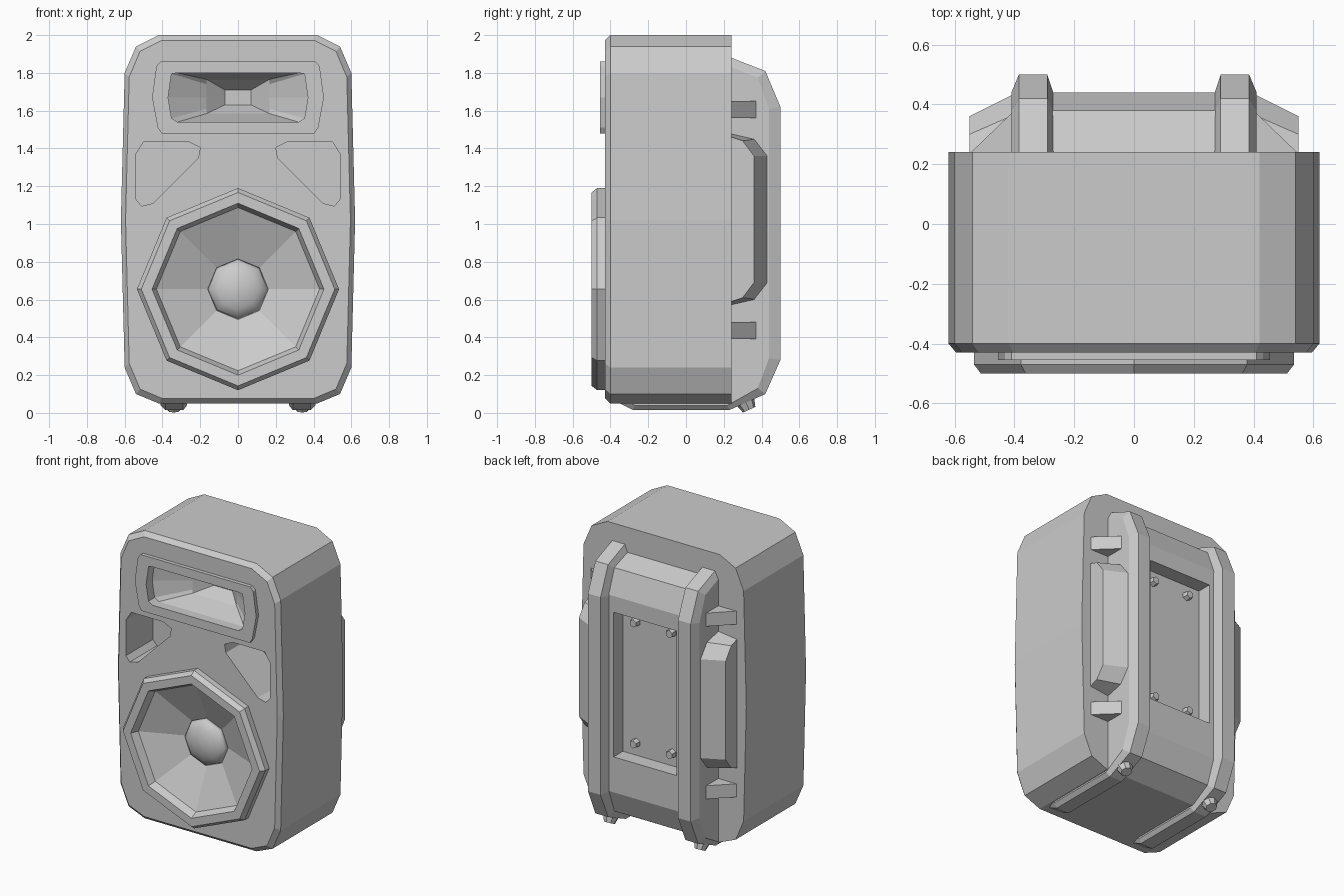
import bpy, bmesh, math
from mathutils import Vector

cube = bpy.data.objects.get("Cube")
if cube:
    bpy.data.objects.remove(cube, do_unlink=True)

grey = bpy.data.materials.new("plain_grey")
grey.use_nodes = True
grey.diffuse_color = (0.6, 0.6, 0.6, 1)
grey.node_tree.nodes["Principled BSDF"].inputs["Base Color"].default_value = (0.6, 0.6, 0.6, 1)


def finish(name, bm):
    bmesh.ops.recalc_face_normals(bm, faces=bm.faces)
    mesh = bpy.data.meshes.new(name)
    bm.to_mesh(mesh)
    bm.free()
    mesh.materials.append(grey)
    ob = bpy.data.objects.new(name, mesh)
    bpy.context.collection.objects.link(ob)
    return ob


def loft(name, sections):
    """Skin matching closed outlines, with a cap on both ends."""
    bm = bmesh.new()
    rings = [[bm.verts.new(p) for p in s] for s in sections]
    n = len(rings[0])
    for a, b in zip(rings, rings[1:]):
        for i in range(n):
            j = (i + 1) % n
            bm.faces.new((a[i], a[j], b[j], b[i]))
    bm.faces.new(rings[0])
    bm.faces.new(rings[-1])
    return finish(name, bm)


def facing(pts, y):
    return [(x, y, z) for x, z in pts]


def side(pts, x):
    return [(x, y, z) for y, z in pts]


def mirrored(half):
    return half + [(-x, z) for x, z in reversed(half)]


def scaled(pts, sx, sz, cz):
    return [(x * sx, cz + (z - cz) * sz) for x, z in pts]


def octagon(r, y, cz=0.655):
    return [(r * math.sin(k * math.pi / 4), y, cz + r * math.cos(k * math.pi / 4)) for k in range(8)]


def cut(target, cutter):
    mod = target.modifiers.new("cut", 'BOOLEAN')
    mod.object = cutter
    mod.solver = 'EXACT'
    bpy.context.view_layer.objects.active = target
    bpy.ops.object.modifier_apply(modifier=mod.name)


def discard(ob):
    bpy.data.objects.remove(ob, do_unlink=True)


def stud(name, r1, r2, depth, sides, centre, axis):
    bm = bmesh.new()
    bmesh.ops.create_cone(bm, cap_ends=True, segments=sides, radius1=r1, radius2=r2, depth=depth)
    ob = finish(name, bm)
    ob.rotation_euler = Vector(axis).to_track_quat('Z', 'Y').to_euler()
    ob.location = centre
    return ob


# Cabinet shell with a chamfered front edge
outline = mirrored([(0.42, 2), (0.54, 1.94), (0.60, 1.80), (0.62, 1.02),
                    (0.60, 0.24), (0.54, 0.10), (0.42, 0.05)])
cabinet = loft("cabinet", [facing(outline, 0.24), facing(outline, -0.40),
                           facing(scaled(outline, 0.96, 0.972, 1.025), -0.43)])

# Horn surround and flared horn mouth
plate = mirrored([(0.41, 1.86), (0.432, 1.835), (0.455, 1.67), (0.425, 1.51), (0.405, 1.48)])
horn_plate = loft("horn_plate", [facing(plate, -0.41), facing(plate, -0.455)])
mouth = mirrored([(0.32, 1.80), (0.352, 1.795), (0.37, 1.67), (0.352, 1.56), (0.32, 1.54)])
middle = mirrored([(0.165, 1.765), (0.166, 1.74), (0.167, 1.67), (0.166, 1.61), (0.165, 1.585)])
throat = mirrored([(0.07, 1.71), (0.07, 1.69), (0.07, 1.67), (0.07, 1.65), (0.07, 1.63)])
horn_cutter = loft("horn_cutter", [facing(mouth, -0.50), facing(mouth, -0.39),
                                   facing(middle, -0.25), facing(throat, -0.16)])
cut(cabinet, horn_cutter)
cut(horn_plate, horn_cutter)
discard(horn_cutter)

# Two deep ports
port = [(0.20, 1.405), (0.26, 1.435), (0.50, 1.435), (0.54, 1.37), (0.54, 1.13),
        (0.51, 1.095), (0.45, 1.11), (0.21, 1.35)]
for s in (1, -1):
    pts = [(s * x, z) for x, z in port]
    cutter = loft("port_cutter", [facing(pts, -0.50), facing(pts, -0.14)])
    cut(cabinet, cutter)
    discard(cutter)

# Woofer: ring, recessed cone and dust cap
ring = loft("woofer_ring", [octagon(0.535, -0.41), octagon(0.535, -0.47), octagon(0.512, -0.50)])
cone_cutter = loft("cone_cutter", [octagon(0.455, -0.55), octagon(0.455, -0.50),
                                   octagon(0.432, -0.45), octagon(0.15, -0.33)])
cut(cabinet, cone_cutter)
cut(ring, cone_cutter)
discard(cone_cutter)
cap = loft("dust_cap", [octagon(0.163, -0.33), octagon(0.15, -0.355), octagon(0.11, -0.38),
                        octagon(0.06, -0.395), octagon(0.015, -0.40)])
for face in cap.data.polygons:
    face.use_smooth = True

# Rear housing between the skids, with a recessed panel
housing = [(0.18, 1.83), (0.24, 1.83), (0.38, 1.78), (0.44, 1.62), (0.44, 0.29),
           (0.38, 0.13), (0.24, 0.05), (0.18, 0.06)]
rear_housing = loft("rear_housing", [side(housing, -0.30), side(housing, 0.30)])
recess = [(-0.235, 0.53), (0.235, 0.53), (0.235, 1.51), (-0.235, 1.51)]
recess_cutter = loft("recess_cutter", [facing(recess, 0.34), facing(recess, 0.6)])
cut(rear_housing, recess_cutter)
discard(recess_cutter)
for x in (-0.135, 0.135):
    for z in (0.615, 1.435):
        stud("panel_bolt", 0.032, 0.026, 0.04, 6, (x, 0.355, z), (0, 1, 0))

# Skids: raised rails down the back and along the underside
crest = [(0.15, 1.88), (0.24, 1.88), (0.42, 1.81), (0.50, 1.62), (0.50, 0.28), (0.42, 0.10),
         (0.23, 0.015), (-0.28, 0.015), (-0.35, 0.05), (-0.30, 0.10), (0.15, 0.10)]
foot_of_rail = [(0.15, 1.83), (0.24, 1.83), (0.38, 1.775), (0.44, 1.61), (0.44, 0.29), (0.38, 0.13),
                (0.22, 0.04), (-0.27, 0.04), (-0.30, 0.055), (-0.28, 0.10), (0.15, 0.10)]
# Grip profiles at the skid and at the outer end
grip_in = [(0.20, 1.485), (0.24, 1.48), (0.37, 1.45), (0.44, 1.36), (0.44, 0.69),
           (0.37, 0.60), (0.24, 0.57), (0.20, 0.565)]
grip_out = [(0.20, 1.465), (0.24, 1.46), (0.30, 1.44), (0.36, 1.36), (0.36, 0.69),
            (0.30, 0.61), (0.24, 0.59), (0.20, 0.585)]

for s, tag in ((1, "left"), (-1, "right")):
    loft(tag + "_skid", [side(foot_of_rail, s * 0.27), side(crest, s * 0.29),
                         side(crest, s * 0.385), side(foot_of_rail, s * 0.41)])
    loft(tag + "_side_grip", [side(grip_in, s * 0.39), side(grip_out, s * 0.55)])
    # Triangular gussets above and below the grip
    for z in (0.39, 1.56):
        wedge = [(s * 0.39, 0.22), (s * 0.545, 0.22), (s * 0.545, 0.24), (s * 0.41, 0.37), (s * 0.39, 0.37)]
        loft(tag + "_gusset", [[(x, y, h) for x, y in wedge] for h in (z, z + 0.09)])
    # Tilted rear foot
    stud(tag + "_foot", 0.055, 0.036, 0.06, 8, (s * 0.34, 0.322, 0.044), (0, 0.41, -0.91))
